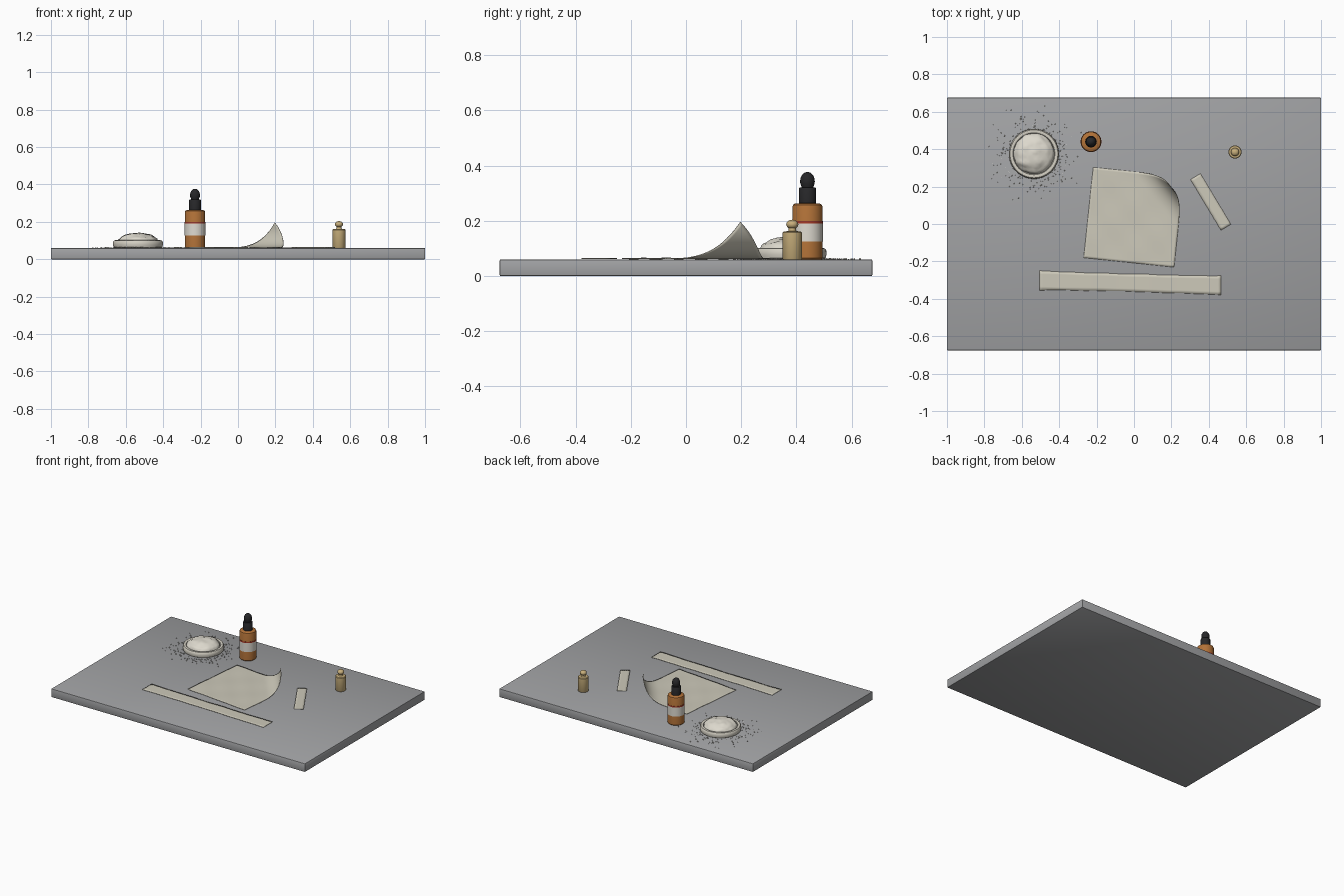
import bpy, bmesh, math, random
from mathutils import Vector, Matrix, noise

random.seed(4)
cube = bpy.data.objects.get("Cube")
if cube:
    bpy.data.objects.remove(cube, do_unlink=True)

TOP = 0.06  # height of the slab surface


def material(name, rgb):
    m = bpy.data.materials.new(name)
    m.use_nodes = True
    col = (*rgb, 1)
    m.diffuse_color = col
    bsdf = next(n for n in m.node_tree.nodes if n.type == 'BSDF_PRINCIPLED')
    bsdf.inputs["Base Color"].default_value = col
    return m


slate = material("slate grey", (0.36, 0.365, 0.375))
paper = material("paper cream", (0.61, 0.585, 0.49))
ceramic = material("ceramic cream", (0.66, 0.63, 0.55))
powder = material("powder white", (0.72, 0.69, 0.61))
amber = material("amber glass", (0.45, 0.17, 0.04))
rubber = material("black rubber", (0.02, 0.02, 0.022))
label = material("label white", (0.74, 0.71, 0.64))
red = material("red stripe", (0.38, 0.04, 0.02))
brass = material("pale brass", (0.58, 0.43, 0.2))


def finish(bm, name, mat, angle=35):
    bmesh.ops.recalc_face_normals(bm, faces=bm.faces)
    me = bpy.data.meshes.new(name)
    bm.to_mesh(me)
    bm.free()
    me.materials.append(mat)
    me.shade_smooth()
    me.set_sharp_from_angle(angle=math.radians(angle))
    ob = bpy.data.objects.new(name, me)
    bpy.context.scene.collection.objects.link(ob)
    return ob


def lathe(name, profile, centre, mat, seg=40, closed=False):
    """Spin a (radius, height) profile around a vertical axis."""
    bm = bmesh.new()
    rings = []
    for r, z in profile:
        rings.append([bm.verts.new((centre[0] + r * math.cos(a), centre[1] + r * math.sin(a), z))
                      for a in (math.tau * i / seg for i in range(seg))])
    pairs = list(zip(rings, rings[1:]))
    if closed:
        pairs.append((rings[-1], rings[0]))
    for lo, hi in pairs:
        for i in range(seg):
            j = (i + 1) % seg
            bm.faces.new((lo[i], lo[j], hi[j], hi[i]))
    bmesh.ops.remove_doubles(bm, verts=bm.verts, dist=1e-6)
    return finish(bm, name, mat)


def sheet(name, nx, ny, shape, mat, thick=0.003):
    """Grid over u, v in -1..1 placed by shape(u, v), then thickened."""
    bm = bmesh.new()
    bmesh.ops.create_grid(bm, x_segments=nx, y_segments=ny, size=1)
    for v in bm.verts:
        v.co = shape(v.co.x, v.co.y)
    ob = finish(bm, name, mat)
    mod = ob.modifiers.new("thickness", 'SOLIDIFY')
    mod.thickness = thick
    mod.offset = 0
    return ob


# Slab
bm = bmesh.new()
bmesh.ops.create_cube(bm, size=1)
bmesh.ops.scale(bm, vec=(2, 1.35, TOP), verts=bm.verts)
bmesh.ops.translate(bm, vec=(0, 0, TOP / 2), verts=bm.verts)
bmesh.ops.bevel(bm, geom=bm.edges[:], offset=0.004, segments=2, affect='EDGES', profile=0.5)
finish(bm, "slab", slate, 30)

# Dish with a rounded rim
DISH = (-0.535, 0.375)
lathe("dish", [(0, TOP), (0.122, TOP), (0.131, 0.066), (0.134, 0.078), (0.133, 0.093),
               (0.128, 0.1), (0.12, 0.102), (0.112, 0.099), (0.108, 0.09), (0, 0.088)],
      DISH, ceramic, 56)

# Lumpy powder mound
bm = bmesh.new()
bmesh.ops.create_icosphere(bm, subdivisions=4, radius=1)
bmesh.ops.bisect_plane(bm, geom=bm.verts[:] + bm.edges[:] + bm.faces[:],
                       plane_co=(0, 0, 0), plane_no=(0, 0, 1), clear_inner=True)
for v in bm.verts:
    n = noise.noise(v.co * 3.5) + 0.5 * noise.noise(v.co * 8)
    r = 0.109 * (1 + 0.05 * n)
    v.co = (DISH[0] + v.co.x * r, DISH[1] + v.co.y * r,
            0.09 + v.co.z * (0.051 + 0.008 * n))
finish(bm, "powder_mound", powder, 60)

# Spilled grains, denser near the dish
bm = bmesh.new()
for i in range(190):
    a = random.uniform(0, math.tau)
    d = 0.136 + min(abs(random.gauss(0, 0.055)), 0.14)
    s = random.uniform(0.0015, 0.0036)
    pos = Vector((DISH[0] + d * math.cos(a), DISH[1] + d * math.sin(a), TOP + s * 0.5))
    bmesh.ops.create_icosphere(bm, subdivisions=1, radius=s, matrix=Matrix.Translation(pos))
finish(bm, "spilled_grains", powder)

# Dropper bottle
BOTTLE = (-0.23, 0.44)
lathe("bottle_body", [(0, TOP), (0.05, TOP), (0.0545, 0.065), (0.0545, 0.25), (0.052, 0.258),
                      (0.046, 0.262), (0.028, 0.264), (0, 0.264)], BOTTLE, amber)
lathe("bottle_label", [(0.054, 0.126), (0.0558, 0.126), (0.0558, 0.19), (0.054, 0.19)],
      BOTTLE, label, closed=True)
lathe("bottle_stripe", [(0.054, 0.19), (0.0558, 0.19), (0.0558, 0.199), (0.054, 0.199)],
      BOTTLE, red, closed=True)
lathe("dropper_collar", [(0, 0.26), (0.031, 0.26), (0.031, 0.317), (0.029, 0.32), (0, 0.32)],
      BOTTLE, rubber)
bulb = [(0.02, 0.318), (0.022, 0.325), (0.026, 0.335)]
bulb += [(0.0265 * math.cos(t), 0.343 + 0.034 * math.sin(t))
         for t in (math.pi / 2 * i / 8 for i in range(9))]
lathe("dropper_bulb", bulb, BOTTLE, rubber)

# Small vial with a stopper
VIAL = (0.54, 0.385)
lathe("vial_body", [(0, TOP), (0.033, TOP), (0.035, 0.063), (0.035, 0.157), (0.032, 0.161),
                    (0.015, 0.163), (0.013, 0.168), (0.013, 0.178), (0, 0.178)], VIAL, brass, 32)
lathe("vial_stopper", [(0.022 * math.sin(t), 0.187 - 0.017 * math.cos(t))
                       for t in (math.pi * i / 12 for i in range(13))], VIAL, brass, 32)

# Square sheet with one curled corner
HALF, TILT = 0.243, math.radians(-6)
CURL_START, CURL_R = 0.15, 0.108


def curled(u, v):
    x, y = u * HALF, v * HALF
    along, across = (x + y) / math.sqrt(2), (y - x) / math.sqrt(2)
    z = 0.0008 * math.sin(along * 45) + 0.0005 * math.sin(across * 30)
    if along > CURL_START:
        a = (along - CURL_START) / CURL_R
        along = CURL_START + CURL_R * math.sin(a)
        z += CURL_R * (1 - math.cos(a))
    x, y = (along - across) / math.sqrt(2), (along + across) / math.sqrt(2)
    c, s = math.cos(TILT), math.sin(TILT)
    return Vector((x * c - y * s - 0.002, x * s + y * c + 0.036, TOP + 0.0035 + z))


sheet("curled_sheet", 40, 40, curled, paper)


# Long strip with torn edges
def long_strip(u, v):
    x = -0.02 + 0.485 * u
    mid = -0.3145 - 0.0135 * u
    half = 0.047 + 0.004 * u * u + 0.004 * noise.noise(Vector((x * 9, v * 5, 0)))
    return Vector((x + 0.002 * noise.noise(Vector((u * 3, v * 9, 2))), mid + half * v,
                   TOP + 0.003 + 0.0006 * math.sin(x * 20)))


sheet("long_strip", 60, 6, long_strip, paper)


# Short strip lying at an angle
def short_strip(u, v):
    a = math.radians(-59)
    x = 0.158 * u + 0.002 * noise.noise(Vector((u, v * 6, 5)))
    y = (0.031 + 0.002 * noise.noise(Vector((u * 8, v, 1)))) * v
    return Vector((0.41 + x * math.cos(a) - y * math.sin(a),
                   0.118 + x * math.sin(a) + y * math.cos(a), TOP + 0.003))


sheet("short_strip", 24, 4, short_strip, paper)
